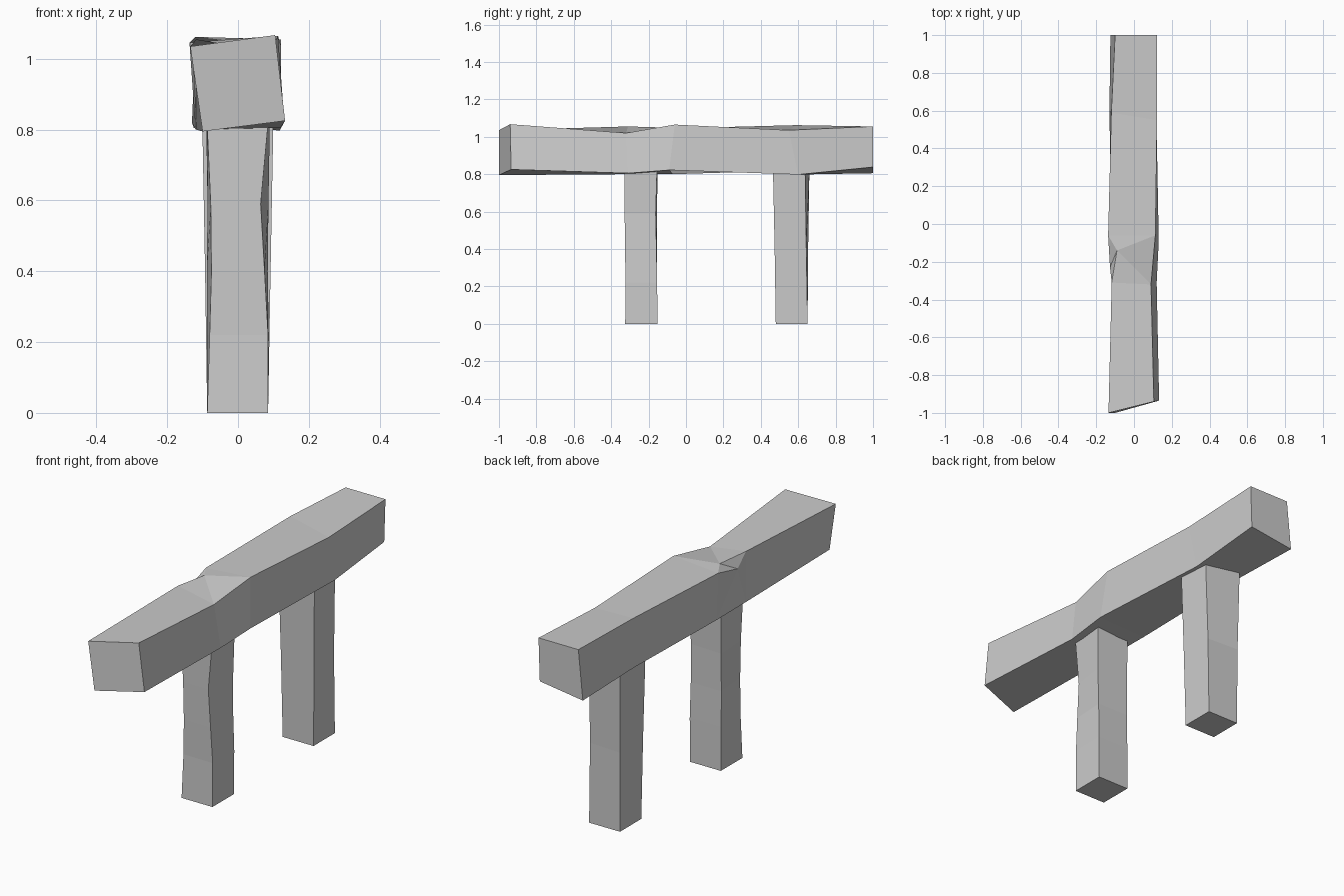
import bpy, bmesh

if "Cube" in bpy.data.objects:
    bpy.data.objects.remove(bpy.data.objects["Cube"])


def finish(name, bm):
    bmesh.ops.recalc_face_normals(bm, faces=bm.faces)
    mesh = bpy.data.meshes.new(name)
    bm.to_mesh(mesh)
    bm.free()
    obj = bpy.data.objects.new(name, mesh)
    bpy.context.collection.objects.link(obj)
    return obj


def loft(rings, skip=()):
    """Join four-cornered rings into a capped bar; skip = (span, side) left open."""
    bm = bmesh.new()
    vs = [[bm.verts.new(p) for p in ring] for ring in rings]
    bm.faces.new(vs[0])
    bm.faces.new(vs[-1][::-1])
    for i in range(len(vs) - 1):
        a, b = vs[i], vs[i + 1]
        for j in range(4):
            if (i, j) not in skip:
                k = (j + 1) % 4
                bm.faces.new((a[j], a[k], b[k], b[j]))
    return bm, vs


# Rough-hewn top beam, corners: top left, top right, bottom right, bottom left
sections = [
    [(-.135, -1, 1.035), (.105, -.94, 1.067), (.133, -.935, .825), (-.10, -1, .795)],
    [(-.118, -.31, 1.055), (.09, -.32, 1.02), (.12, -.31, .805), (-.118, -.31, .80)],
    [(-.137, -.06, 1.045), (.113, -.06, 1.065), (.131, -.09, .822), (-.12, -.07, .80)],
    [(-.12, .59, 1.062), (.122, .55, 1.035), (.118, .60, .798), (-.13, .60, .82)],
    [(-.10, 1, 1.055), (.122, 1, 1.055), (.115, 1, .838), (-.125, 1, .805)],
]
bm, v = loft(sections, skip={(1, 0), (1, 3)})

# Chip knocked out of the beam's upper left edge
a, b = v[1], v[2]
inner = bm.verts.new((-.09, -.14, 1.05))
low = bm.verts.new((-.127, -.23, 1.0))
for f in ((a[0], a[1], inner), (a[1], b[1], inner), (b[1], b[0], inner),
          (a[3], a[0], low), (b[3], a[3], low), (b[0], b[3], low),
          (a[0], inner, low), (inner, b[0], low)):
    bm.faces.new(f)
finish("top_beam", bm)


# Legs, corners: front left, front right, back right, back left
def leg(name, y, rows):
    rings = [[(px, y + py, z) for px, py in pts] for z, pts in rows]
    finish(name, loft(rings)[0])


leg("front_leg", -.24, [
    (0, [(-.087, -.085), (.085, -.085), (.085, .087), (-.087, .087)]),
    (.22, [(-.08, -.08), (.085, -.083), (.087, .086), (-.088, .086)]),
    (.40, [(-.075, -.084), (.075, -.086), (.084, .082), (-.088, .084)]),
    (.59, [(-.077, -.087), (.064, -.088), (.086, .078), (-.086, .085)]),
    (.83, [(-.088, -.09), (.086, -.088), (.09, .085), (-.09, .088)]),
])
leg("back_leg", .565, [
    (0, [(-.087, -.085), (.085, -.085), (.085, .085), (-.087, .085)]),
    (.40, [(-.093, -.09), (.092, -.091), (.085, .078), (-.088, .088)]),
    (.83, [(-.101, -.098), (.10, -.10), (.095, .072), (-.095, .095)]),
])
